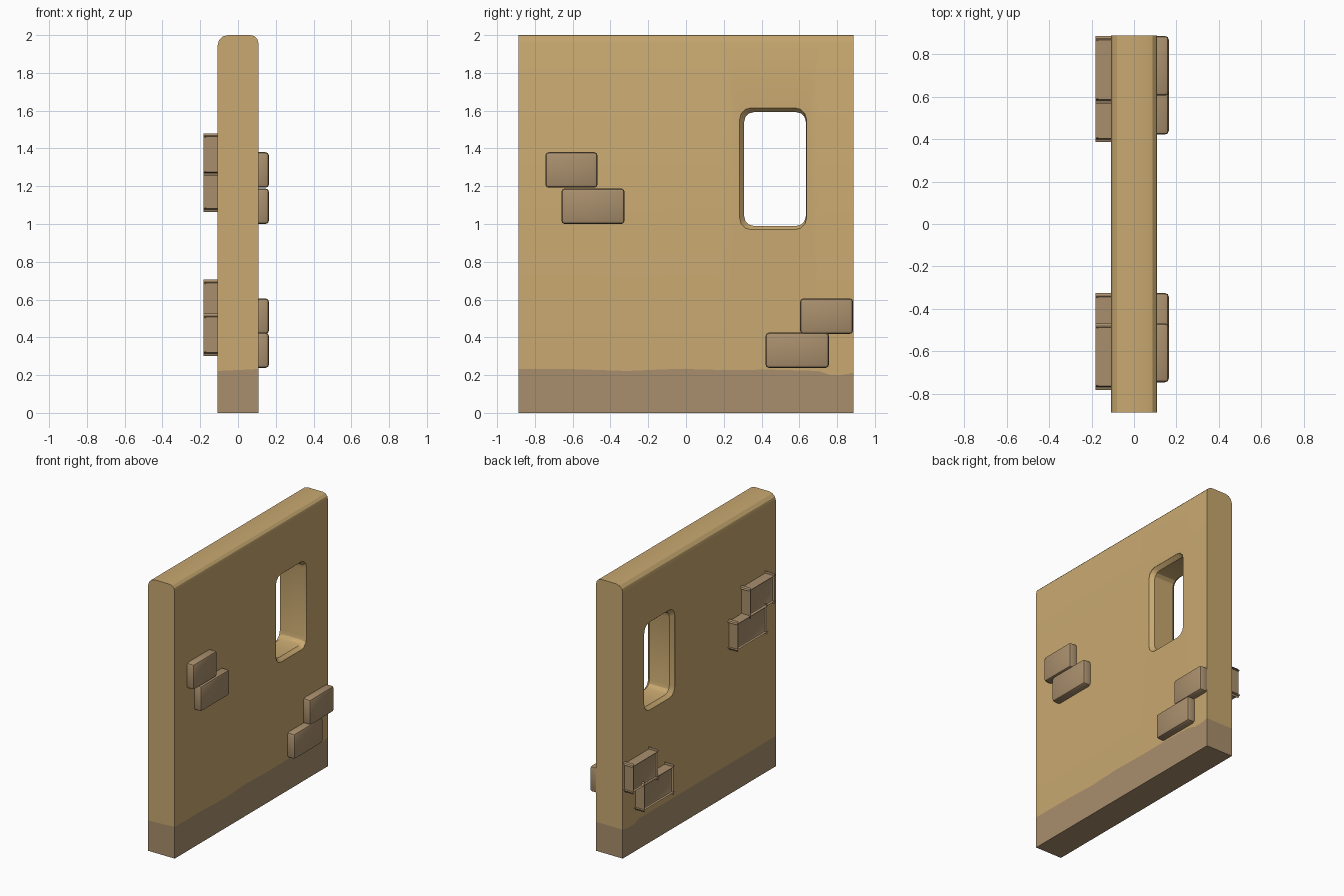
import bpy, bmesh, math

if "Cube" in bpy.data.objects:
    bpy.data.objects.remove(bpy.data.objects["Cube"])

def material(name, rgb):
    m = bpy.data.materials.new(name)
    m.diffuse_color = (*rgb, 1)
    m.use_nodes = True
    m.node_tree.nodes["Principled BSDF"].inputs["Base Color"].default_value = m.diffuse_color
    return m

TAN = material("sand plaster", (0.578, 0.392, 0.162))
BROWN = material("brown stone", (0.397, 0.275, 0.153))
HX, HY, TOP = 0.108, 0.887, 2.0

def make_object(name, bm, mats):
    bmesh.ops.recalc_face_normals(bm, faces=bm.faces)
    me = bpy.data.meshes.new(name)
    bm.to_mesh(me)
    bm.free()
    for m in mats:
        me.materials.append(m)
    ob = bpy.data.objects.new(name, me)
    bpy.context.collection.objects.link(ob)
    return ob

def smooth(ob):
    bpy.ops.object.select_all(action='DESELECT')
    ob.select_set(True)
    bpy.context.view_layer.objects.active = ob
    bpy.ops.object.shade_smooth_by_angle(angle=math.radians(28))

def arc(cx, cz, r, a0, a1, n):
    return [(cx + r * math.cos(math.radians(a0 + (a1 - a0) * i / n)),
             cz + r * math.sin(math.radians(a0 + (a1 - a0) * i / n))) for i in range(n + 1)]

# Wall: section lofted along y, with an uneven painted base line
stations = [(-HY, .232), (-.58, .231), (-.31, .222), (-.05, .233), (.0, .232), (.2, .227),
            (.45, .229), (.70, .222), (.76, .202), (.82, .200), (HY, .212)]
bm = bmesh.new()
rings = []
for y, z in stations:
    sec = [(HX, 0), (HX, z)]
    sec += arc(HX - .042, TOP - .042, .042, 0, 90, 3)
    sec += arc(-HX + .055, TOP - .055, .055, 90, 180, 3)
    sec += [(-HX, min(z, .222)), (-HX, 0)]
    rings.append([bm.verts.new((px, y, pz)) for px, pz in sec])
n = len(rings[0])
base_sides = (0, n - 2, n - 1)
for a, b in zip(rings, rings[1:]):
    for i in range(n):
        j = (i + 1) % n
        f = bm.faces.new((a[i], a[j], b[j], b[i]))
        f.material_index = 1 if i in base_sides else 0
for r in (rings[0], rings[-1]):
    bm.faces.new(r[1:n - 1])
    bm.faces.new((r[0], r[1], r[n - 2], r[n - 1])).material_index = 1
wall = make_object("wall", bm, [TAN, BROWN])

# Window cutter: rounded rectangle flaring at both wall faces
def window_ring(bm, x, y0, y1, z0, z1, r):
    pts = (arc(y1 - r, z1 - r, r, 0, 90, 3) + arc(y0 + r, z1 - r, r, 90, 180, 3)
           + arc(y0 + r, z0 + r, r, 180, 270, 3) + arc(y1 - r, z0 + r, r, 270, 360, 3))
    return [bm.verts.new((x, y, z)) for y, z in pts]

bm = bmesh.new()
inner, outer = (.308, .634, .99, 1.592, .05), (.284, .638, .97, 1.615, .06)
loops = [window_ring(bm, x, *s) for x, s in
         ((-.2, outer), (-HX + .001, outer), (-HX + .028, inner),
          (HX - .028, inner), (HX - .001, outer), (.2, outer))]
for a, b in zip(loops, loops[1:]):
    for i in range(len(a)):
        j = (i + 1) % len(a)
        bm.faces.new((a[i], a[j], b[j], b[i]))
bm.faces.new(loops[0])
bm.faces.new(loops[-1])
cutter = make_object("window_cutter", bm, [TAN])
cutter.hide_render = True
mod = wall.modifiers.new("window", 'BOOLEAN')
mod.object, mod.operation, mod.solver = cutter, 'DIFFERENCE', 'EXACT'
bpy.context.view_layer.objects.active = wall
bpy.ops.object.modifier_apply(modifier=mod.name)
bpy.data.objects.remove(cutter)
smooth(wall)

# Bricks: same stepped layout on both faces, slightly shifted on the left face
bricks = [(-.745, -.468, 1.192, 1.380), (-.660, -.325, 1.000, 1.188),
          (.604, .885, .418, .606), (.421, .757, .238, .425)]
for side, dy, dz, tag in ((1, 0, 0, "right"), (-1, -.018, .082, "left")):
    for k, (y0, y1, z0, z1) in enumerate(bricks):
        bm = bmesh.new()
        bmesh.ops.create_cube(bm, size=1)
        for v in bm.verts:
            v.co = (side * (.122 + v.co.x * .084),
                    (y0 + y1) / 2 + dy + v.co.y * (y1 - y0),
                    (z0 + z1) / 2 + dz + v.co.z * (z1 - z0))
        bmesh.ops.bevel(bm, geom=bm.edges[:], offset=.018, segments=2, profile=.5, affect='EDGES')
        smooth(make_object(f"brick_{tag}_{k + 1}", bm, [BROWN]))
